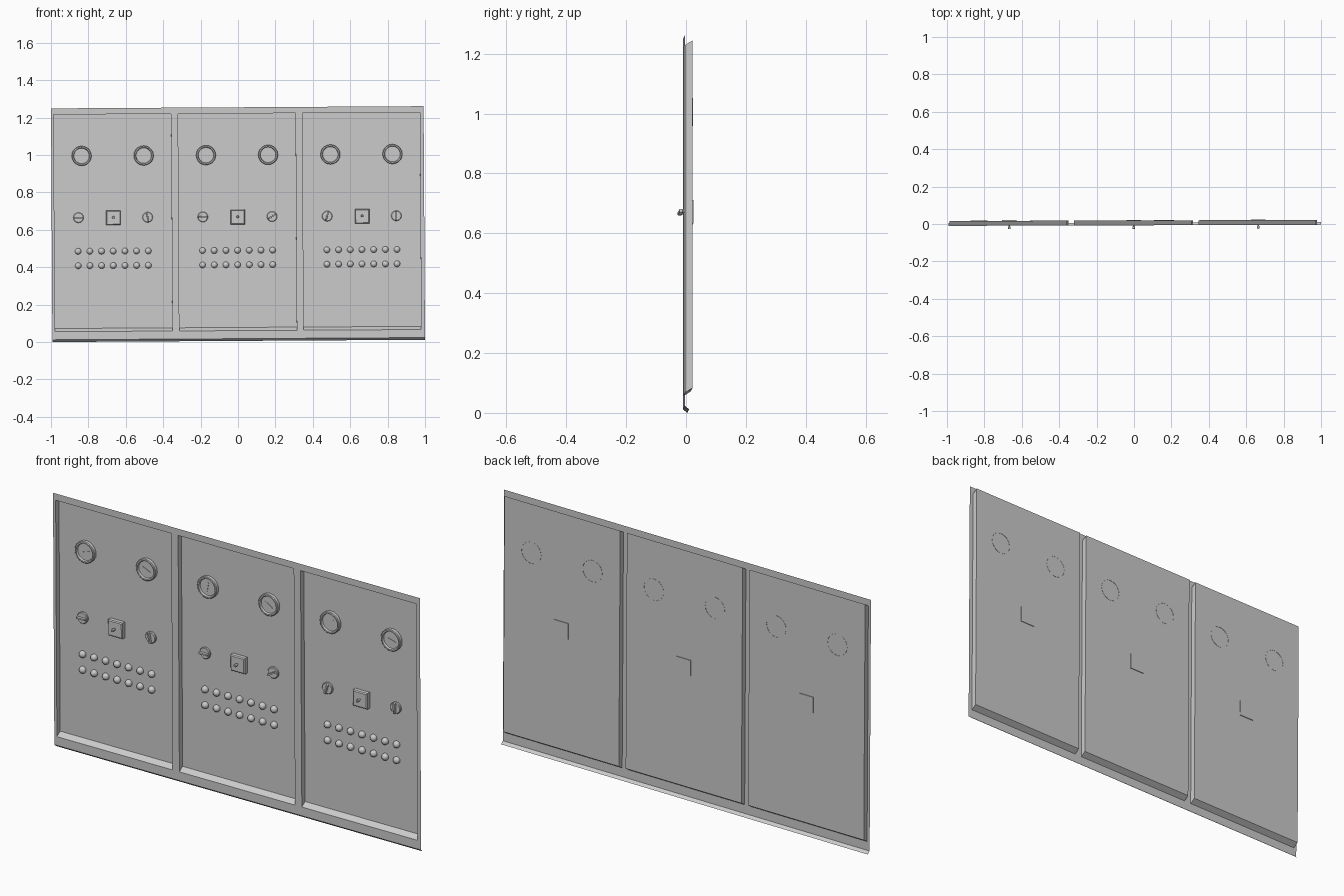
import bpy, bmesh
from math import radians, pi, sin, cos
from mathutils import Matrix, Vector

if "Cube" in bpy.data.objects:
    bpy.data.objects.remove(bpy.data.objects["Cube"])

FRONT, BACK = -0.007, 0.019          # front plane and recessed panel plane
CENTRES = [-0.668, -0.003, 0.662]    # three bays
# the whole board leans very slightly
PIVOT = Vector((0, 0, 0.63))
LEAN = (Matrix.Translation(PIVOT) @ Matrix.Rotation(0.003, 4, 'Z')
        @ Matrix.Rotation(-0.006, 4, 'Y') @ Matrix.Translation(-PIVOT))


def finish(name, bm, smooth=False):
    me = bpy.data.meshes.new(name)
    bm.to_mesh(me)
    bm.free()
    ob = bpy.data.objects.new(name, me)
    bpy.context.collection.objects.link(ob)
    ob.matrix_world = LEAN
    if smooth:
        for p in me.polygons:
            p.use_smooth = True
        me.set_sharp_from_angle(angle=radians(40))
    return ob


def lathe(bm, x, z, profile, sides):
    """Revolve (radius, y) points around an axis along y; first point is the rear."""
    rings = []
    for r, y in profile:
        if r == 0:
            rings.append([bm.verts.new((x, y, z))] * sides)
        else:
            rings.append([bm.verts.new((x + r * cos(2 * pi * i / sides), y,
                                        z + r * sin(2 * pi * i / sides)))
                          for i in range(sides)])
    for a, b in zip(rings, rings[1:]):
        for i in range(sides):
            j = (i + 1) % sides
            quad = [a[i], a[j], b[j], b[i]]
            bm.faces.new(list(dict.fromkeys(quad)))


def bar(bm, x, z, y0, y1, length, width, angle=0, taper=1.0):
    """Block between y0 (rear) and y1 (front), turned in the panel plane."""
    c, s = cos(radians(angle)), sin(radians(angle))
    loops = []
    for y, k in ((y0, 1.0), (y1, taper)):
        loop = []
        for u, v in ((-1, -1), (1, -1), (1, 1), (-1, 1)):
            a, b = u * length * k / 2, v * width * k / 2
            loop.append(bm.verts.new((x + a * c - b * s, y, z + a * s + b * c)))
        loops.append(loop)
    r, f = loops
    bm.faces.new(f)
    bm.faces.new(r[::-1])
    for i in range(4):
        j = (i + 1) % 4
        bm.faces.new((r[i], r[j], f[j], f[i]))


# board: front frame with three recessed bays and a folded bottom lip
bm = bmesh.new()


def quad(*pts):
    bm.faces.new([bm.verts.new(p) for p in pts])


xs = [-0.996] + [c + s * 0.314 for c in CENTRES for s in (-1, 1)] + [0.996]
zs = [0.018, 0.061, 1.222, 1.255]
for i in range(len(xs) - 1):
    for j in range(3):
        x0, x1, z0, z1 = xs[i], xs[i + 1], zs[j], zs[j + 1]
        rim = [(x0, z0), (x1, z0), (x1, z1), (x0, z1)]
        if i % 2 == 1 and j == 1:
            a = [(x, FRONT, z) for x, z in rim]
            b = [(x, BACK, z + 0.017) for x, z in rim]
            for k in range(4):
                m = (k + 1) % 4
                quad(a[k], a[m], b[m], b[k])
            quad(*b)
        else:
            quad(*[(x, FRONT, z) for x, z in rim])
    quad((xs[i], 0.007, 0.006), (xs[i + 1], 0.007, 0.006),
         (xs[i + 1], FRONT, 0.018), (xs[i], FRONT, 0.018))
bmesh.ops.remove_doubles(bm, verts=bm.verts, dist=1e-5)
finish("board", bm)

# instruments for each bay
needles = [(20, -25), (80, -30), (40, -15)]
dials = [(0, -78), (0, 30), (72, 90)]
for n, c in enumerate(CENTRES):
    tag = ("left", "middle", "right")[n]

    # gauges with raised rim and needle
    bm = bmesh.new()
    for side, ang in zip((-1, 1), needles[n]):
        x = c + side * 0.166
        lathe(bm, x, 1.0, [(0.053, BACK + 0.001), (0.053, 0.004), (0.050, 0.001),
                           (0.044, 0.001), (0.041, 0.010), (0, 0.010)], 20)
        bar(bm, x, 1.0, 0.010, 0.008, 0.045, 0.004, ang)
    finish(tag + "_gauges", bm, True)

    # round selector switches with grip ridge
    bm = bmesh.new()
    for side, ang in zip((-1, 1), dials[n]):
        x = c + side * 0.185
        lathe(bm, x, 0.67, [(0.028, BACK), (0.028, 0.012), (0.025, 0.009),
                            (0, 0.009)], 16)
        bar(bm, x, 0.67, 0.010, -0.004, 0.052, 0.008, ang, 0.9)
    finish(tag + "_selectors", bm, True)

    # square lever switch passing through the panel
    bm = bmesh.new()
    bar(bm, c + 0.002, 0.668, 0.0225, 0.001, 0.078, 0.078)
    bar(bm, c + 0.002, 0.668, 0.001, -0.003, 0.078, 0.078, 0, 0.88)
    finish(tag + "_switch_box", bm)
    bm = bmesh.new()
    lathe(bm, c + 0.002, 0.670, [(0.004, -0.002), (0.004, -0.012), (0.007, -0.013),
                                 (0.007, -0.024), (0.005, -0.026), (0, -0.026)], 10)
    finish(tag + "_switch_lever", bm, True)

    # two rows of domed buttons
    bm = bmesh.new()
    for z in (0.490, 0.413):
        for k in range(7):
            lathe(bm, c + (k - 3) * 0.0625, z,
                  [(0.017, BACK), (0.017, 0.014), (0.0145, 0.007),
                   (0.0085, 0.002), (0, 0.000)], 12)
    finish(tag + "_buttons", bm, True)
